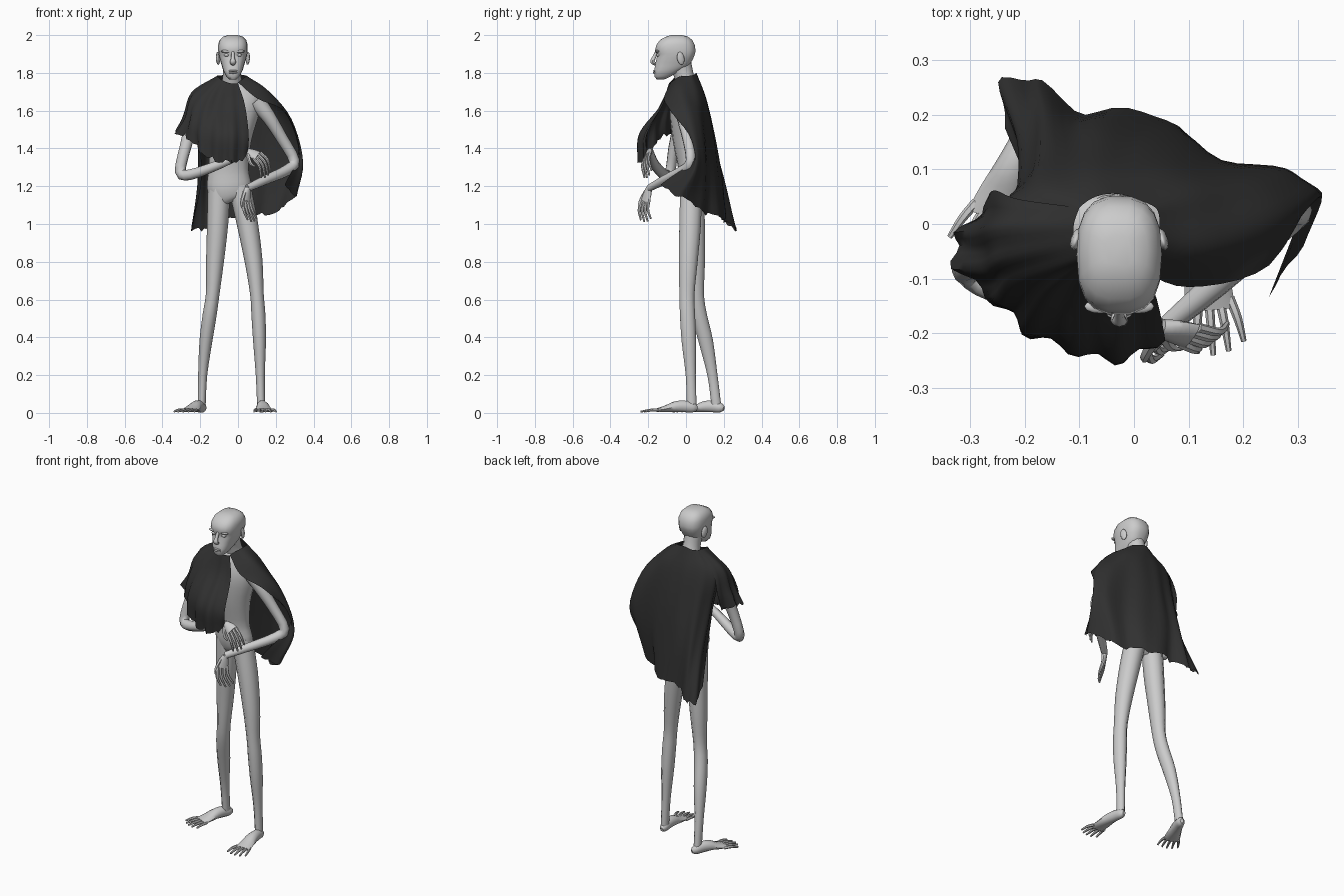
import bpy, math, random
from mathutils import Vector as V

random.seed(4)
cloth = bpy.data.materials.new("dark_cloth")
cloth.diffuse_color = (0.03, 0.03, 0.03, 1)


def make(name, verts, faces, mat=None, angle=50):
    me = bpy.data.meshes.new(name)
    me.from_pydata([tuple(v) for v in verts], [], faces)
    ob = bpy.data.objects.new(name, me)
    bpy.context.collection.objects.link(ob)
    if mat:
        me.materials.append(mat)
    bpy.ops.object.select_all(action='DESELECT')
    ob.select_set(True)
    bpy.context.view_layer.objects.active = ob
    bpy.ops.object.shade_smooth_by_angle(angle=math.radians(angle))
    return ob


def spline(pts, steps):
    """Catmull-Rom through a list of vectors of any length."""
    p = [V(q) for q in pts]
    p = [2 * p[0] - p[1]] + p + [2 * p[-1] - p[-2]]
    out = []
    for i in range(1, len(p) - 2):
        a, b, c, d = p[i - 1:i + 3]
        for s in range(steps):
            t = s / steps
            out.append(0.5 * (2 * b + (c - a) * t + (2 * a - 5 * b + 4 * c - d) * t * t
                              + (3 * b - a - 3 * c + d) * t ** 3))
    return out + [p[-2]]


def loft(name, rings, n):
    """Skin closed rings of n points, with end caps."""
    faces = [(k * n + i, k * n + (i + 1) % n, (k + 1) * n + (i + 1) % n, (k + 1) * n + i)
             for k in range(len(rings) - 1) for i in range(n)]
    last = (len(rings) - 1) * n
    faces += [tuple(reversed(range(n))), tuple(range(last, last + n))]
    return make(name, [v for r in rings for v in r], faces)


def tube(name, centres, radii, hint=(1, 0, 0), n=10, steps=3):
    """Elliptic limb; each radius is (along hint, across it)."""
    c = spline(centres, steps)
    r = spline(radii, steps)
    rings = []
    for k, p in enumerate(c):
        t = (c[min(k + 1, len(c) - 1)] - c[max(k - 1, 0)]).normalized()
        u = (V(hint) - t * t.dot(V(hint))).normalized()
        w = t.cross(u)
        rings.append([p + u * r[k][0] * math.cos(a) + w * r[k][1] * math.sin(a)
                      for a in (math.tau * i / n for i in range(n))])
    return loft(name, rings, n)


def ball(name, loc, size):
    bpy.ops.mesh.primitive_uv_sphere_add(segments=12, ring_count=8, location=loc)
    ob = bpy.context.object
    ob.name, ob.scale = name, size
    bpy.ops.object.shade_smooth()
    return ob


# Torso and neck
tube("torso", [(-.035, .03, 1.115), (-.043, .03, 1.14), (-.047, .03, 1.2), (-.05, .02, 1.3), (-.04, .005, 1.45),
               (-.035, .0, 1.6), (-.035, .0, 1.69), (-.035, .01, 1.755)],
     [(.06, .03), (.1, .055), (.118, .068), (.105, .062), (.112, .076), (.15, .085), (.15, .065), (.06, .045)], n=16)
tube("neck", [(-.033, .01, 1.72), (-.032, -.012, 1.79), (-.03, -.035, 1.87)],
     [(.06, .05), (.048, .052), (.053, .06)], n=12)

# Head: z, front y, back y, half width
head = [(1.765, -.155, -.115, .018), (1.782, -.168, -.08, .036), (1.815, -.169, -.02, .052),
        (1.835, -.165, .015, .058), (1.855, -.162, .028, .064), (1.88, -.156, .041, .072),
        (1.9, -.155, .049, .076), (1.918, -.166, .052, .078), (1.95, -.157, .047, .078),
        (1.975, -.138, .033, .07), (1.992, -.105, .01, .052), (2.0, -.08, -.02, .025)]
rings = []
for z, f, b, w in head:
    ring = []
    for i in range(18):
        a = math.tau * i / 18
        c, s = math.cos(a), math.sin(a)
        ring.append((-.027 + w * math.copysign(abs(c) ** .75, c),
                     (f + b) / 2 + (b - f) / 2 * math.copysign(abs(s) ** .75, s), z))
    rings.append(ring)
loft("head", rings, 18)

# Face details
tube("nose", [(-.027, -.155, 1.912), (-.027, -.17, 1.88), (-.027, -.178, 1.858), (-.027, -.16, 1.846)],
     [(.008, .008), (.01, .01), (.016, .011), (.012, .008)], n=8)
for k, z in enumerate((1.811, 1.801)):
    ball("lip_%d" % k, (-.027, -.164, z), (.024, .011, .006))
for side in (-1, 1):
    ball("ear", (-.027 + side * .079, -.028, 1.877), (.01, .02, .035)).rotation_euler = (.2, 0, side * .3)
    ball("eye", (-.027 + side * .033, -.146, 1.894), (.015, .012, .008))
    ball("brow", (-.027 + side * .034, -.151, 1.914), (.03, .013, .008))

# Legs
leg_r = [(.06, .06), (.056, .06), (.047, .052), (.036, .042), (.037, .042), (.034, .04), (.024, .028), (.021, .027)]
tube("right_leg", [(-.1, .035, 1.2), (-.108, .043, 1.0), (-.122, .051, .8), (-.134, .055, .63), (-.15, .07, .52),
                   (-.17, .105, .38), (-.187, .14, .2), (-.192, .16, .045)], leg_r)
tube("left_leg", [(.008, .027, 1.2), (.05, .022, 1.0), (.083, .012, .8), (.1, .005, .63), (.108, .008, .52),
                  (.114, .015, .38), (.118, .025, .2), (.122, .03, .045)], leg_r)


def foot(name, heel, toe):
    h, t = V((*heel, 0)), V((*toe, 0))
    d = t - h
    side = d.normalized().cross(V((0, 0, 1)))
    at = lambda f, z, s=0: h + d * f + side * s + V((0, 0, z))
    tube(name, [at(0, .022), at(.07, .027), at(.22, .034), at(.38, .033), at(.55, .022), at(.72, .013)],
         [(.01, .012), (.023, .026), (.028, .032), (.034, .03), (.042, .019), (.047, .01)], hint=side)
    for k in range(5):
        s = (k - 2) / 2
        tube(name + "_toe", [at(.66, .013, s * .038), at(.82 - .03 * s * s, .015, s * .05),
                             at(1 - .07 * s * s, .007, s * .058)],
             [(.009, .009), (.008, .008), (.005, .005)], hint=side, n=6)


foot("right_foot", (-.18, .2), (-.292, -.065))
foot("left_foot", (.122, .06), (.145, -.24))

# Arms
arm_r = [(.05, .05), (.036, .038), (.029, .031), (.027, .029), (.03, .029), (.025, .025), (.017, .02)]
tube("right_arm", [(-.17, -.01, 1.66), (-.235, -.03, 1.55), (-.28, -.065, 1.4), (-.305, -.085, 1.275),
                   (-.25, -.115, 1.262), (-.1, -.165, 1.315), (.05, -.19, 1.385)], arm_r, hint=(.2, 1, 0))
tube("left_arm", [(.095, -.015, 1.65), (.16, -.015, 1.57), (.235, .01, 1.45), (.298, .025, 1.335),
                  (.26, -.01, 1.285), (.15, -.11, 1.235), (.05, -.195, 1.19)], arm_r, hint=(.3, 1, 0))


def hand(name, wrist, knuckle, tip, spread, bend):
    w, k, t, s, b = map(V, (wrist, knuckle, tip, spread, bend))
    tube(name, [w, w.lerp(k, .5), k], [(.017, .017), (.029, .014), (.034, .011)], hint=s)
    for i in range(4):
        f = (i - 1.5) / 1.5
        tip_i = k.lerp(t, 1 - .12 * f * f) + s * f * .036
        base = k.lerp(w, .1) + s * f * .027
        tube(name + "_finger", [base, base.lerp(tip_i, .5) + b, tip_i],
             [(.009, .009), (.008, .008), (.005, .005)], hint=s, n=6)
    base = w.lerp(k, .25) - s * .018
    end = k.lerp(t, .3) - s * .045
    tube(name + "_thumb", [base, base.lerp(end, .6) - s * .012, end],
         [(.012, .012), (.009, .009), (.005, .005)], hint=b, n=6)


hand("right_hand", (.05, -.19, 1.385), (.105, -.205, 1.36), (.152, -.2, 1.25),
     V((.65, .5, .5)).normalized(), (.012, -.012, .01))
hand("left_hand", (.05, -.195, 1.19), (.042, -.217, 1.12), (.08, -.212, 1.012),
     V((.65, .7, .1)).normalized(), (-.006, -.012, 0))


def drape(name, cols, freq, amp, across=5, down=5):
    """Cloth sheet through columns running collar to hem, with folds and a torn hem."""
    m = len(cols[0])
    rows = [spline([c[j] for c in cols], across) for j in range(m)]
    lines = [spline([r[i] for r in rows], down) for i in range(len(rows[0]))]
    n, verts = len(lines[0]), []
    for i, line in enumerate(lines):
        tear = random.uniform(-.018, .012)
        for j, p in enumerate(line):
            v = j / (n - 1)
            out = V((p.x + .03, p.y, 0)).normalized()
            p = p + out * amp * v * math.sin(i * freq + 1.5 * v)
            p.z += tear * max(0, v - .8) * 5
            verts.append(p)
    faces = [(i * n + j, i * n + j + 1, (i + 1) * n + j + 1, (i + 1) * n + j)
             for i in range(len(lines) - 1) for j in range(n - 1)]
    return make(name, verts, faces, cloth, 60)


# Cape back: from the open left-hand edge, round the back, to behind the right arm
back = [
    [(.0, -.08, 1.75), (.1, -.115, 1.665), (.245, -.075, 1.59), (.315, .06, 1.38), (.24, -.13, 1.22)],
    [(.04, -.035, 1.78), (.15, -.05, 1.71), (.28, .0, 1.56), (.342, .05, 1.33), (.305, -.04, 1.15)],
    [(.045, .02, 1.785), (.15, .03, 1.69), (.25, .07, 1.54), (.295, .095, 1.33), (.23, .07, 1.09)],
    [(.02, .04, 1.79), (.1, .085, 1.67), (.15, .11, 1.48), (.165, .12, 1.28), (.13, .12, 1.05)],
    [(-.03, .055, 1.8), (.0, .105, 1.67), (.01, .15, 1.47), (.03, .18, 1.25), (.04, .205, 1.03)],
    [(-.07, .05, 1.79), (-.09, .1, 1.67), (-.09, .145, 1.47), (-.1, .185, 1.25), (-.09, .205, 1.02)],
    [(-.1, .03, 1.785), (-.17, .075, 1.68), (-.17, .13, 1.47), (-.17, .2, 1.22), (-.18, .265, .98)],
    [(-.11, .01, 1.78), (-.22, .045, 1.67), (-.21, .07, 1.47), (-.21, .15, 1.22), (-.245, .255, .97)],
    [(-.11, .0, 1.78), (-.23, .02, 1.67), (-.2, .03, 1.45), (-.19, .07, 1.22), (-.23, .17, 1.04)]]
drape("cape_back", back, 1.1, .008)

# Cape front: short sleeve over the right arm and the panel across the chest
front = [
    [(-.1, .03, 1.785), (-.21, .045, 1.69), (-.25, .06, 1.57), (-.26, .04, 1.47)],
    [(-.11, .0, 1.785), (-.24, .0, 1.7), (-.285, -.01, 1.57), (-.32, -.015, 1.49)],
    [(-.11, -.03, 1.78), (-.24, -.06, 1.68), (-.275, -.08, 1.56), (-.325, -.08, 1.48)],
    [(-.1, -.06, 1.775), (-.215, -.1, 1.65), (-.245, -.135, 1.54), (-.25, -.145, 1.45)],
    [(-.09, -.07, 1.765), (-.155, -.125, 1.65), (-.19, -.19, 1.5), (-.185, -.205, 1.37)],
    [(-.07, -.08, 1.755), (-.1, -.13, 1.63), (-.1, -.23, 1.48), (-.1, -.23, 1.34)],
    [(-.04, -.09, 1.745), (-.03, -.13, 1.63), (-.02, -.24, 1.48), (-.02, -.245, 1.335)],
    [(.0, -.08, 1.745), (.035, -.12, 1.63), (.055, -.205, 1.47), (.05, -.2, 1.36)]]
drape("cape_front", front, 1.3, .011)
